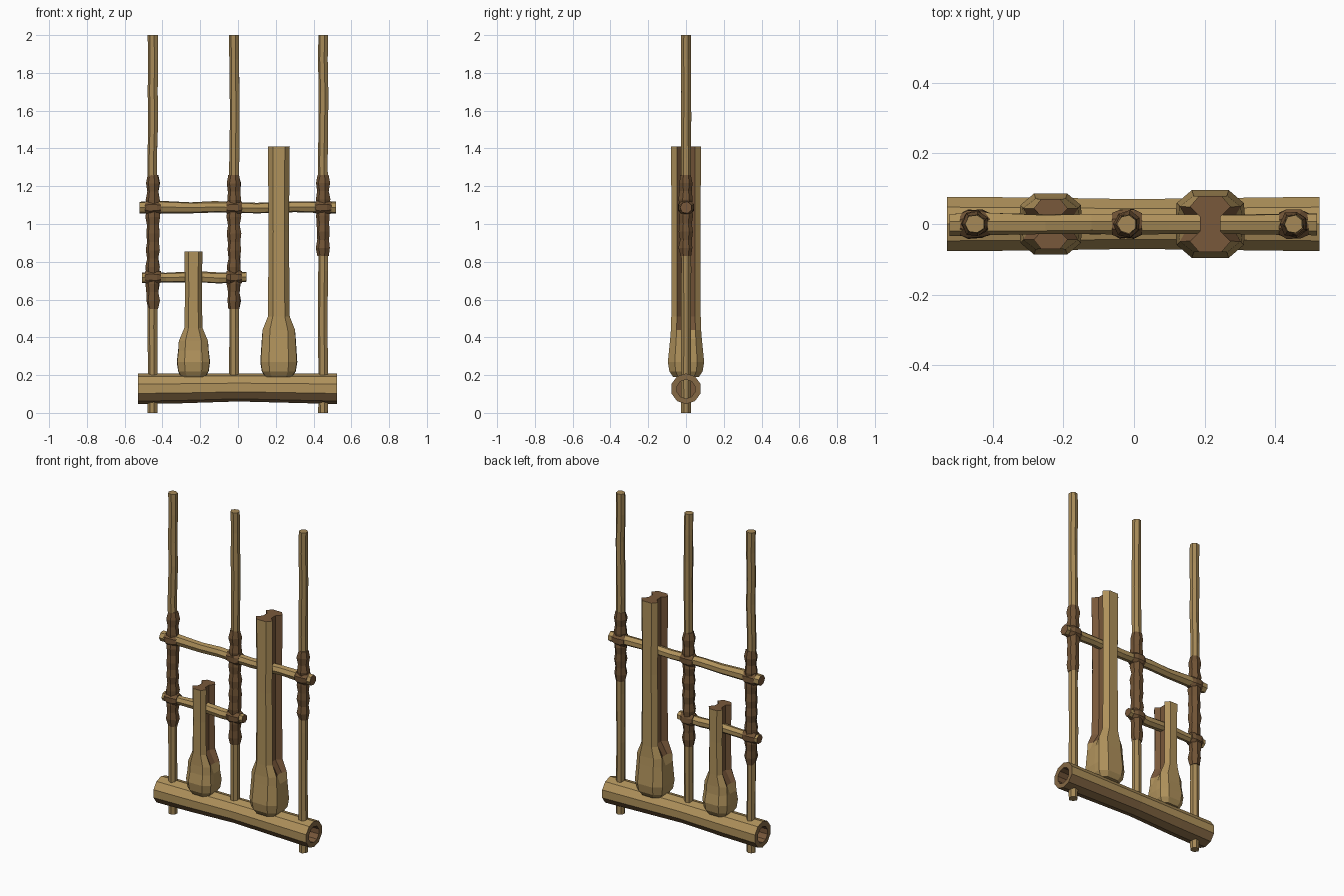
import bpy, bmesh, math, random
from mathutils import Vector

if "Cube" in bpy.data.objects:
    bpy.data.objects.remove(bpy.data.objects["Cube"])

random.seed(4)


def material(name, rgb):
    m = bpy.data.materials.new(name)
    m.diffuse_color = (*rgb, 1)
    m.use_nodes = True
    m.node_tree.nodes["Principled BSDF"].inputs["Base Color"].default_value = m.diffuse_color
    return m


BAMBOO = material("pale bamboo", (0.43, 0.285, 0.105))
POLE = material("aged bamboo", (0.38, 0.25, 0.095))
SHADE = material("brown bamboo", (0.235, 0.14, 0.058))
INNER = material("inner brown", (0.19, 0.098, 0.043))
CORD = material("dark cord", (0.165, 0.088, 0.036))


def loft(name, rings, mats, pick=None):
    """Skin a list of equal-length rings, cap both ends, colour faces by rule."""
    bm = bmesh.new()
    rows = [[bm.verts.new(p) for p in r] for r in rings]
    n = len(rows[0])
    for i, (a, b) in enumerate(zip(rows, rows[1:])):
        for j in range(n):
            f = bm.faces.new((a[j], a[(j + 1) % n], b[(j + 1) % n], b[j]))
            f.material_index = pick(i, j) if pick else 0
    for row, i in ((rows[0], -1), (rows[-1], len(rows))):
        f = bm.faces.new(row)
        f.material_index = pick(i, -1) if pick else 0
    bmesh.ops.recalc_face_normals(bm, faces=bm.faces)
    me = bpy.data.meshes.new(name)
    bm.to_mesh(me)
    bm.free()
    for m in mats:
        me.materials.append(m)
    ob = bpy.data.objects.new(name, me)
    bpy.context.collection.objects.link(ob)
    return ob


def circle(axis, pos, r, sides, cx=0, cz=0, jit=0):
    """Ring around the x axis ('x', height cz) or the z axis ('z', offset cx)."""
    pts = []
    for k in range(sides):
        a = 2 * math.pi * (k + 0.5) / sides
        q = r * (1 + random.uniform(-jit, jit))
        u, v = q * math.cos(a), q * math.sin(a)
        pts.append(Vector((pos, u, cz + v)) if axis == 'x' else Vector((cx + u, v, pos)))
    return pts


# Hollow base tube, slightly waisted; browner underneath and on the cut ends
ends = [(-0.40, 0.05), (-0.53, 0.05), (-0.53, 0.081), (-0.3, 0.079), (0, 0.074),
        (0.3, 0.078), (0.525, 0.081), (0.525, 0.05), (0.40, 0.05)]


def base_colour(i, j):
    if i <= 0 or i >= 7:
        return 1
    return 2 if i in (1, 6) or j in (5, 6, 7, 8) else 0


loft("base_tube", [circle('x', x, r, 10, cz=0.205 - r * 0.951 if r > 0.06 else 0.126)
                   for x, r in ends], [BAMBOO, INNER, SHADE], base_colour)


# Upright poles with slight wobble
def pole(name, x, z0):
    zs = [z0, 0.2, 0.45, 0.75, 1.1, 1.35, 1.55, 1.7, 1.87, 2.0]
    rings = []
    for z in zs:
        w = random.uniform(-0.003, 0.003) if 0.3 < z < 1.95 else 0
        rings.append(circle('z', z, 0.027, 7, cx=x + w, jit=0.06))
    loft(name, rings, [POLE])


POSTS = [("left", -0.45, 0.0, 0.55), ("middle", -0.02, 0.1, 0.55), ("right", 0.452, 0.0, 0.83)]
for side, x, z0, b0 in POSTS:
    pole(side + "_pole", x, z0)
    # Cord wrapping: lumpy sleeve around the pole
    n = round((1.26 - b0) / 0.045)
    zs = [b0 + (1.26 - b0) * i / n for i in range(n + 1)]
    loft(side + "_cord_wrap",
         [circle('z', z, 0.029 if i in (0, n) else (0.033, 0.038)[i % 2], 7, cx=x, jit=0.1)
          for i, z in enumerate(zs)], [CORD])


# Crossbars with brown cut ends
def crossbar(name, xs, z, r):
    loft(name, [circle('x', x, r * random.uniform(0.9, 1.1), 7,
                       cz=z + random.uniform(-0.004, 0.004), jit=0.06) for x in xs],
         [BAMBOO, INNER], lambda i, j: 1 if j == -1 else 0)


crossbar("upper_crossbar", [-0.522, -0.4, -0.25, -0.12, -0.05, 0.1, 0.3, 0.518], 1.087, 0.032)
crossbar("lower_crossbar", [-0.508, -0.38, -0.22, -0.1, 0.045], 0.718, 0.028)


# Knots where cord crosses the bars
def knot(name, x, z):
    loft(name, [circle('x', x + d, r, 8, cz=z, jit=0.08)
                for d, r in ((-0.042, 0.032), (-0.02, 0.043), (0.02, 0.043), (0.042, 0.032))],
         [CORD])


for side, x, _, _ in POSTS:
    knot(side + "_upper_knot", x, 1.087)
for side, x, _, _ in POSTS[:2]:
    knot(side + "_lower_knot", x, 0.718)


# Rattle tubes: rounded foot, then a stem with a deep groove down each side
def section(x, z, a, b, g):
    """a, b: half width and depth; g: half width at the grooves."""
    right = [(0.55 * a, -b), (a, -0.62 * b), (g, -0.26 * b),
             (g, 0.26 * b), (a, 0.62 * b), (0.55 * a, b)]
    pts = right + [(-u, v) for u, v in reversed(right)]
    return [Vector((x + u, v, z)) for u, v in pts]


def rattle(name, x, top, foot, stem, s):
    rows = [(0.19, 0.068, 0.068, 0.072), (0.22, 0.088, 0.088, 0.09),
            (0.27, 0.095, 0.096, 0.098)]
    rows = [(z, a * s, b * s, g * s) for z, a, b, g in rows]
    rows += [(foot - 0.12, 0.088 * s, 0.084 * s, 0.09 * s),
             (foot - 0.07, 0.086 * s, 0.08 * s, 0.07 * s),
             (foot, stem, 0.078 * s, stem * 0.5),
             ((foot + top) / 2, stem * 0.92, 0.077 * s, stem * 0.48),
             (top, stem, 0.079 * s, stem * 0.5)]
    groove = (1, 2, 3, 7, 8, 9)
    loft(name, [section(x, *r) for r in rows], [BAMBOO, INNER],
         lambda i, j: 1 if i == len(rows) or (i >= 4 and j in groove) else 0)


rattle("large_rattle_tube", 0.216, 1.41, 0.51, 0.058, 1.0)
rattle("small_rattle_tube", -0.236, 0.855, 0.45, 0.048, 0.9)
